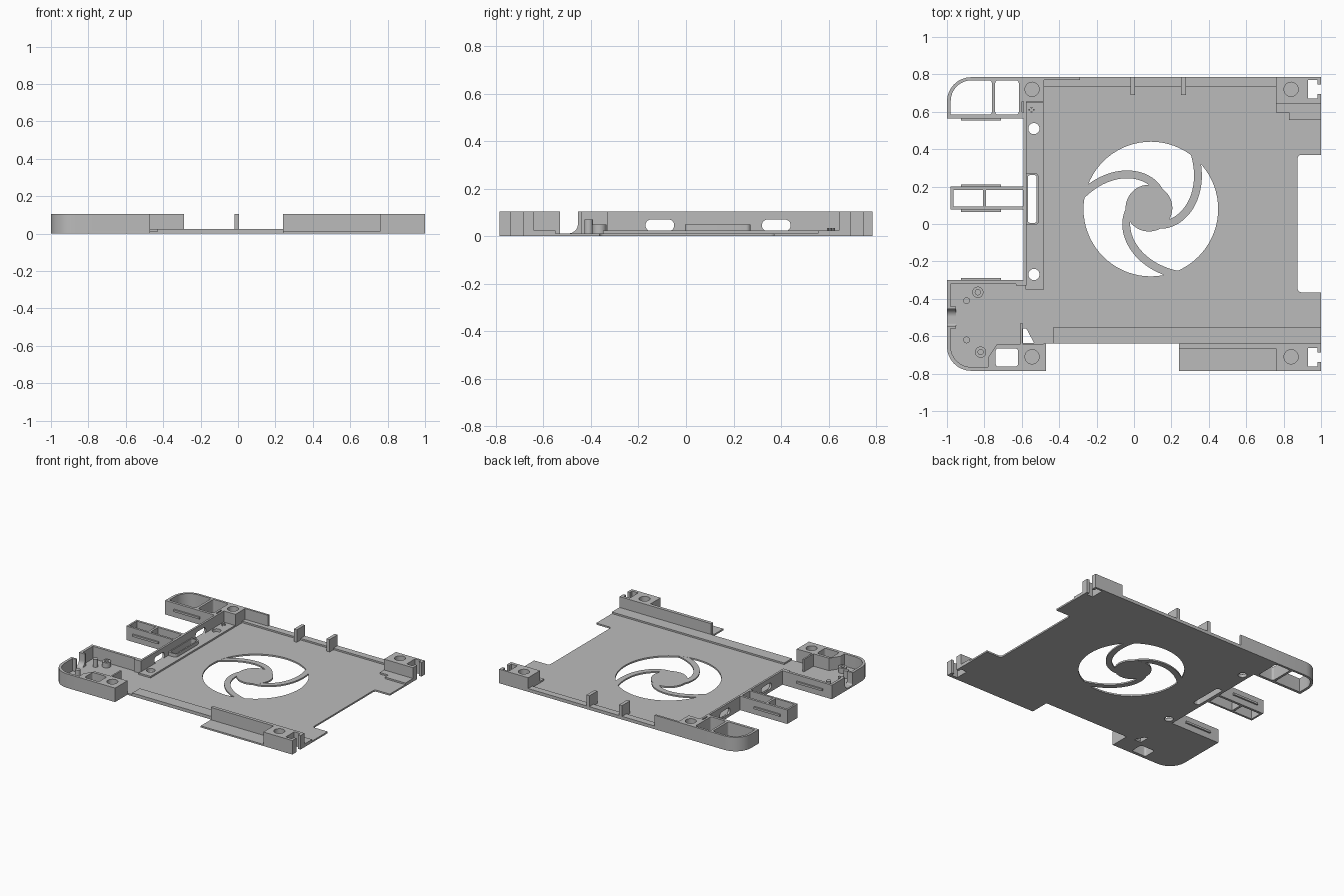
import bpy, bmesh, math
from mathutils import Vector

if "Cube" in bpy.data.objects:
    bpy.data.objects.remove(bpy.data.objects["Cube"])

grey = bpy.data.materials.new("plain grey")
grey.use_nodes = True
grey.diffuse_color = (0.5, 0.5, 0.5, 1)
grey.node_tree.nodes["Principled BSDF"].inputs["Base Color"].default_value = (0.5, 0.5, 0.5, 1)

TOP = 0.105      # wall height
FLOOR = 0.012    # floor thickness
STEP = 0.024     # raised ledge height


def fillet(points, steps=8):
    """Round the square corners of an outline that carry a third value, the radius."""
    out = []
    for i, p in enumerate(points):
        c = Vector(p[:2])
        if len(p) == 2:
            out.append(c)
            continue
        a = (Vector(points[i - 1][:2]) - c).normalized() * p[2]
        b = (Vector(points[(i + 1) % len(points)][:2]) - c).normalized() * p[2]
        for k in range(steps + 1):
            t = math.pi / 2 * k / steps
            out.append(c + a + b - b * math.cos(t) - a * math.sin(t))
    return out


def rect(x0, y0, x1, y1, r=None):
    pts = [(x0, y0), (x1, y0), (x1, y1), (x0, y1)]
    return [p + (r,) for p in pts] if r else pts


def circle(x, y, r, n=32):
    return [(x + r * math.cos(math.tau * k / n), y + r * math.sin(math.tau * k / n)) for k in range(n)]


def plate(name, low, high, *outlines, along_x=False):
    """Extrude an outline with holes, upwards or (for y-z outlines) along x."""
    curve = bpy.data.curves.new(name, "CURVE")
    curve.dimensions, curve.fill_mode = "2D", "BOTH"
    curve.extrude = (high - low) / 2
    for outline in outlines:
        pts = fillet(outline)
        spline = curve.splines.new("POLY")
        spline.points.add(len(pts) - 1)
        for sp, p in zip(spline.points, pts):
            sp.co = (p[0], p[1], 0, 1)
        spline.use_cyclic_u = True
    temp = bpy.data.objects.new(name + "_outline", curve)
    bpy.context.collection.objects.link(temp)
    graph = bpy.context.evaluated_depsgraph_get()
    mesh = bpy.data.meshes.new_from_object(temp.evaluated_get(graph))
    bpy.data.objects.remove(temp)
    bm = bmesh.new()
    bm.from_mesh(mesh)
    bmesh.ops.remove_doubles(bm, verts=bm.verts, dist=0.00005)
    mid = (low + high) / 2
    for v in bm.verts:
        x, y, z = v.co
        v.co = (z + mid, x, y) if along_x else (x, y, z + mid)
    bmesh.ops.recalc_face_normals(bm, faces=bm.faces)
    for f in bm.faces:
        f.smooth = True
    bm.to_mesh(mesh)
    bm.free()
    mesh.set_sharp_from_angle(angle=math.radians(30))
    mesh.materials.clear()
    mesh.materials.append(grey)
    obj = bpy.data.objects.new(name, mesh)
    bpy.context.collection.objects.link(obj)
    return obj


def box(name, x0, y0, x1, y1, low, high):
    return plate(name, low, high, rect(x0, y0, x1, y1))


def end_notch(y):
    """T-shaped slot opening onto the right edge, going up in y."""
    return [(1, y - 0.025), (0.98, y - 0.025), (0.98, y - 0.05), (0.93, y - 0.05),
            (0.93, y + 0.05), (0.98, y + 0.05), (0.98, y + 0.025), (1, y + 0.025)]


# Floor with fan opening, screw holes and cut-outs
fan_x, fan_y, fan_r = 0.09, 0.08, 0.36
front_hole = rect(-0.74, -0.762, -0.62, -0.665, 0.015)
cable_slot = rect(-0.568, 0.005, -0.52, 0.262, 0.015)
screws = [circle(-0.535, y, 0.03) for y in (0.51, -0.27)]
floor = [(-1, -0.785, 0.13), (-0.47, -0.785), (-0.47, -0.64), (0.24, -0.64), (0.24, -0.785), (1, -0.785)]
floor += end_notch(-0.712)
floor += [(1, -0.365), (0.875, -0.365, 0.02), (0.875, 0.37, 0.02), (1, 0.37)]
floor += end_notch(0.72)
floor += [(1, 0.785), (-0.612, 0.785), (-0.612, 0.58), (-0.588, 0.58), (-0.588, -0.3), (-1, -0.3)]
plate("floor", 0, FLOOR, floor, circle(fan_x, fan_y, fan_r, 72), front_hole, cable_slot, *screws,
      [(-0.593, -0.635), (-0.535, -0.635), (-0.575, -0.56), (-0.593, -0.56)])

# Fan hub and three spiral arms
plate("fan_hub", 0, FLOOR, circle(0.08, 0.085, 0.125, 48))
for n in range(3):
    inner, outer = [], []
    for t in range(-14, 118, 4):
        ang = math.radians(169 - 120 * n - t)
        r = 0.37 * math.exp(-0.0118 * t)
        c = Vector((0.085 + r * math.cos(ang), 0.085 + r * math.sin(ang)))
        radial = Vector((math.cos(ang), math.sin(ang)))
        side = (radial + 0.68 * Vector((-radial.y, radial.x)) * -1).normalized()
        outer.append(c + side * 0.021)
        inner.append(c - side * 0.021)
    plate(f"fan_arm_{n + 1}", 0.0005, FLOOR - 0.0005, [tuple(p) for p in outer + inner[::-1]])

# Raised ledges along the floor edges
plate("left_ledge", FLOOR, STEP, rect(-0.58, -0.35, -0.48, 0.65), cable_slot, *screws)
box("front_ledge", -0.43, -0.64, 1, -0.55, FLOOR, STEP)
box("back_ledge", -0.48, 0.735, 0.76, 0.785, FLOOR, STEP)
plate("back_right_ledge", FLOOR, STEP, [(0.76, 0.66), (0.76, 0.595), (0.83, 0.595), (0.83, 0.555),
                                        (1, 0.555), (1, 0.66)])
plate("slot_rim", STEP, 0.05, [(-0.575, -0.005), (-0.51, -0.005, 0.02), (-0.51, 0.272, 0.02), (-0.575, 0.272)],
      cable_slot)

# Left wall with rounded windows
plate("left_wall", -0.59, -0.575, rect(-0.33, 0, 0.66, TOP),
      rect(-0.17, 0.022, -0.05, 0.07, 0.022), rect(0.32, 0.022, 0.44, 0.07, 0.022), along_x=True)
box("left_wall_end", -0.63, -0.33, -0.575, -0.3, FLOOR, TOP)

# Corner posts with blind screw holes
for name, y0, y1, y in (("front", -0.785, -0.64, -0.71), ("back", 0.645, 0.785, 0.72)):
    outline = [(0.76, y0), (1, y0)] + end_notch(y if y > 0 else -0.712) + [(1, y1), (0.76, y1)]
    plate(name + "_right_post", FLOOR, TOP, outline, circle(0.84, y, 0.038))
plate("back_left_post", FLOOR, TOP, rect(-0.612, 0.655, -0.48, 0.785), circle(-0.545, 0.72, 0.038))
plate("front_left_post", FLOOR, TOP,
      [(-0.78, -0.785), (-0.47, -0.785), (-0.47, -0.64), (-0.735, -0.645), (-0.78, -0.715)],
      front_hole, circle(-0.545, -0.71, 0.038))

# Front and back walls and fins
box("front_right_wall", 0.24, -0.665, 0.76, -0.64, FLOOR, TOP)
box("back_wall", -0.48, 0.77, -0.29, 0.785, FLOOR, TOP)
for i, x in enumerate((-0.02, 0.252)):
    box(f"back_fin_{i + 1}", x, 0.69, x + 0.025, 0.785, FLOOR, TOP)
box("front_left_rib", -0.607, -0.645, -0.595, -0.53, FLOOR, TOP)

# Open frames of the back wing and middle arm
plate("back_wing", 0, TOP, [(-1, 0.565), (-0.575, 0.565), (-0.575, 0.585), (-0.6, 0.6), (-0.6, 0.785),
                            (-1, 0.785, 0.13)],
      [(-0.98, 0.585), (-0.76, 0.585, 0.015), (-0.76, 0.768, 0.015), (-0.98, 0.768, 0.11)],
      rect(-0.742, 0.585, -0.616, 0.768, 0.015))
plate("middle_arm", 0, TOP, rect(-0.98, 0.077, -0.58, 0.2),
      rect(-0.966, 0.093, -0.808, 0.182), rect(-0.79, 0.093, -0.594, 0.182))

# Grip ribs on the outer faces of the arms
for i, (y0, y1) in enumerate(((0.553, 0.565), (0.2, 0.212), (0.065, 0.077), (-0.3, -0.288))):
    box(f"grip_rib_{i + 1}", -0.925, y0, -0.71, y1, 0.045, 0.06)

# Front left compartment: walls, cable cradle, standoffs and pins
plate("compartment_front_wall", FLOOR, TOP,
      [(-1, -0.55), (-1, -0.785, 0.13), (-0.77, -0.785), (-0.77, -0.765), (-0.98, -0.765, 0.11), (-0.98, -0.55)])
plate("compartment_back_wall", FLOOR, TOP,
      [(-1, -0.45), (-0.98, -0.45), (-0.98, -0.32), (-0.585, -0.32), (-0.585, -0.3), (-1, -0.3)])
plate("cable_cradle", -1, -0.952,
      [(-0.56, 0), (-0.44, 0), (-0.44, TOP), (-0.455, TOP), (-0.455, FLOOR, 0.04), (-0.545, FLOOR, 0.012),
       (-0.545, TOP), (-0.56, TOP)], along_x=True)
for i, (x, y) in enumerate(((-0.835, -0.365), (-0.82, -0.685))):
    plate(f"standoff_{i + 1}", FLOOR, 0.05, circle(x, y, 0.03), circle(x, y, 0.014, 16))
for i, y in enumerate((-0.41, -0.62)):
    plate(f"locating_pin_{i + 1}", FLOOR, 0.07, circle(-0.895, y, 0.018, 20))

# Tiny pins beside the back left post
for i, (dx, dy) in enumerate(((0.012, 0), (-0.012, 0), (0, 0.012), (0, -0.012))):
    plate(f"tiny_pin_{i + 1}", STEP, 0.035, circle(-0.548 + dx, 0.61 + dy, 0.005, 8))
